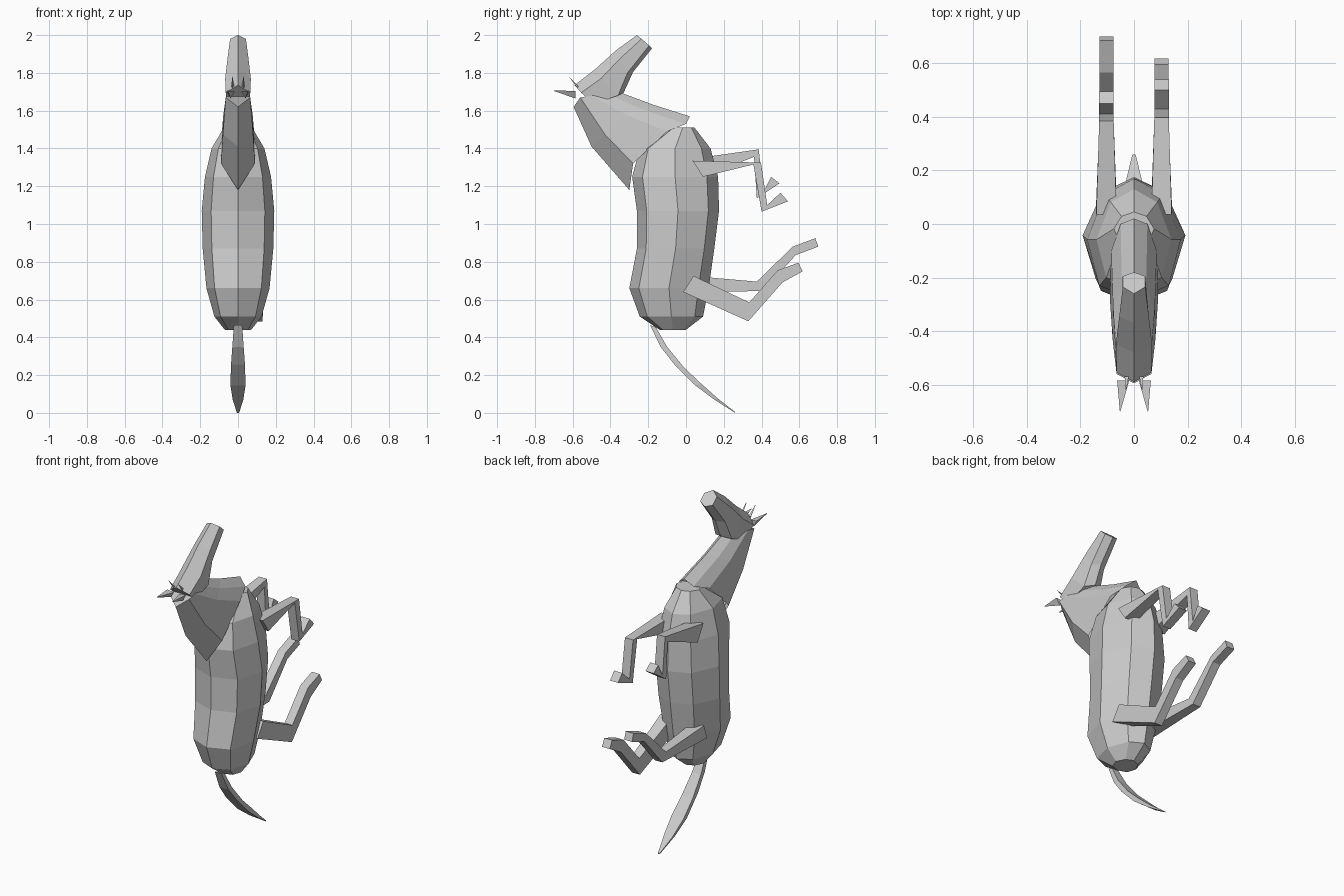
import bpy, bmesh

coat = bpy.data.materials.new("grey_coat")
coat.diffuse_color = (0.6, 0.6, 0.6, 1)


def loft(name, rings, cap_start=True, cap_end=True):
    """Skin a list of equal-length point rings with flat faces."""
    bm = bmesh.new()
    loops = [[bm.verts.new(p) for p in r] for r in rings]
    n = len(rings[0])
    for a, b in zip(loops, loops[1:]):
        for i in range(n):
            j = (i + 1) % n
            bm.faces.new((a[i], a[j], b[j], b[i]))
    if cap_start:
        bm.faces.new(loops[0][::-1])
    if cap_end:
        bm.faces.new(loops[-1])
    bmesh.ops.recalc_face_normals(bm, faces=bm.faces)
    me = bpy.data.meshes.new(name)
    bm.to_mesh(me)
    bm.free()
    me.materials.append(coat)
    ob = bpy.data.objects.new(name, me)
    bpy.context.collection.objects.link(ob)
    return ob


def mirrored(half):
    """Close a half ring, whose first and last points lie on x = 0."""
    return half + [(-x, y, z) for x, y, z in half[-2:0:-1]]


def strip(name, xs, upper, lower, **caps):
    """Four-sided limb from upper and lower side outlines; xs = (inner, outer)."""
    rings = []
    for (a, b), (uy, uz), (ly, lz) in zip(xs, upper, lower):
        rings.append([(a, uy, uz), (b, uy, uz), (b, ly, lz), (a, ly, lz)])
    return loft(name, rings, **caps)


# Barrel: z, spine y, belly y, half width
barrel = [(0.44, -0.14, 0.0, 0.07), (0.51, -0.245, 0.09, 0.125),
          (0.66, -0.30, 0.12, 0.167), (0.87, -0.26, 0.15, 0.187),
          (1.07, -0.26, 0.175, 0.192), (1.25, -0.285, 0.17, 0.175),
          (1.40, -0.245, 0.13, 0.14), (1.51, -0.08, 0.045, 0.075)]
rings = []
for z, f, b, w in barrel:
    d = b - f
    rings.append(mirrored([(0, f, z), (0.74 * w, f + 0.12 * d, z),
                           (w, f + 0.50 * d, z), (0.62 * w, b - 0.13 * d, z),
                           (0, b, z)]))
loft("body", rings)

# Neck, open where it meets the chest
loft("neck", [
    mirrored([(0, -0.30, 1.18), (0.09, -0.28, 1.32), (0.085, -0.10, 1.49),
              (0.05, 0.0, 1.53), (0, 0.02, 1.57)]),
    mirrored([(0, -0.50, 1.41), (0.08, -0.43, 1.475), (0.078, -0.31, 1.575),
              (0.045, -0.24, 1.61), (0, -0.17, 1.63)]),
    mirrored([(0, -0.595, 1.62), (0.065, -0.56, 1.67), (0.063, -0.50, 1.68),
              (0.04, -0.42, 1.69), (0, -0.33, 1.69)]),
], cap_start=False)

# Head, hexagonal from poll to muzzle
loft("head", [
    mirrored([(0, -0.59, 1.735), (0.065, -0.555, 1.695),
              (0.055, -0.49, 1.635), (0, -0.48, 1.625)]),
    mirrored([(0, -0.48, 1.82), (0.068, -0.45, 1.77),
              (0.055, -0.36, 1.68), (0, -0.33, 1.695)]),
    mirrored([(0, -0.37, 1.92), (0.055, -0.345, 1.88),
              (0.045, -0.31, 1.80), (0, -0.28, 1.805)]),
    mirrored([(0, -0.26, 2.0), (0.042, -0.235, 1.98),
              (0.042, -0.195, 1.945), (0, -0.18, 1.93)]),
])

# Ears
for side, s in (("left", -1), ("right", 1)):
    loft("ear_" + side, [
        [(s * 0.018, -0.585, 1.70), (s * 0.063, -0.585, 1.705),
         (s * 0.04, -0.585, 1.665)],
        [(s * (0.052 + dx), -0.70, 1.705 + dz)
         for dx, dz in ((-0.001, 0.001), (0.001, 0.001), (0, -0.001))]])
    loft("forelock_" + side, [
        [(s * 0.02, -0.57, 1.73), (s * 0.035, -0.57, 1.73), (s * 0.03, -0.575, 1.72)],
        [(s * (0.03 + d), -0.62, 1.78 + abs(d)) for d in (-0.001, 0.001, 0)]])


def leg_x(s, base, tip):
    """Inner and outer x of each leg station."""
    return [(s * (0.103 - h), s * (0.103 + h)) for h in (base, tip, tip, tip)]


# Front legs, folded
strip("front_leg_right", leg_x(1, 0.038, 0.027),
      [(0.035, 1.335), (0.397, 1.325), (0.43, 1.10), (0.50, 1.165)],
      [(0.09, 1.25), (0.357, 1.315), (0.40, 1.065), (0.54, 1.12)])
strip("front_leg_left", leg_x(-1, 0.038, 0.027),
      [(0.035, 1.345), (0.385, 1.395), (0.41, 1.17), (0.45, 1.25)],
      [(0.09, 1.25), (0.36, 1.355), (0.375, 1.135), (0.495, 1.215)])

# Hind legs, stretched back
strip("hind_leg_right", leg_x(1, 0.038, 0.026),
      [(0.04, 0.725), (0.335, 0.585), (0.485, 0.755), (0.595, 0.795)],
      [(-0.015, 0.64), (0.33, 0.485), (0.51, 0.69), (0.618, 0.75)])
strip("hind_leg_left", leg_x(-1, 0.038, 0.026),
      [(0.03, 0.725), (0.375, 0.695), (0.565, 0.88), (0.685, 0.925)],
      [(0.0, 0.64), (0.41, 0.645), (0.58, 0.835), (0.70, 0.88)])

# Tail, a curved tapering strip
strip("tail", [(-w, w) for w in (0.022, 0.03, 0.037, 0.04, 0.028, 0.006)],
      [(-0.16, 0.455), (-0.10, 0.35), (-0.01, 0.24), (0.08, 0.155),
       (0.17, 0.075), (0.26, 0.005)],
      [(-0.19, 0.465), (-0.135, 0.35), (-0.06, 0.255), (0.05, 0.145),
       (0.15, 0.07), (0.26, 0.0)])
